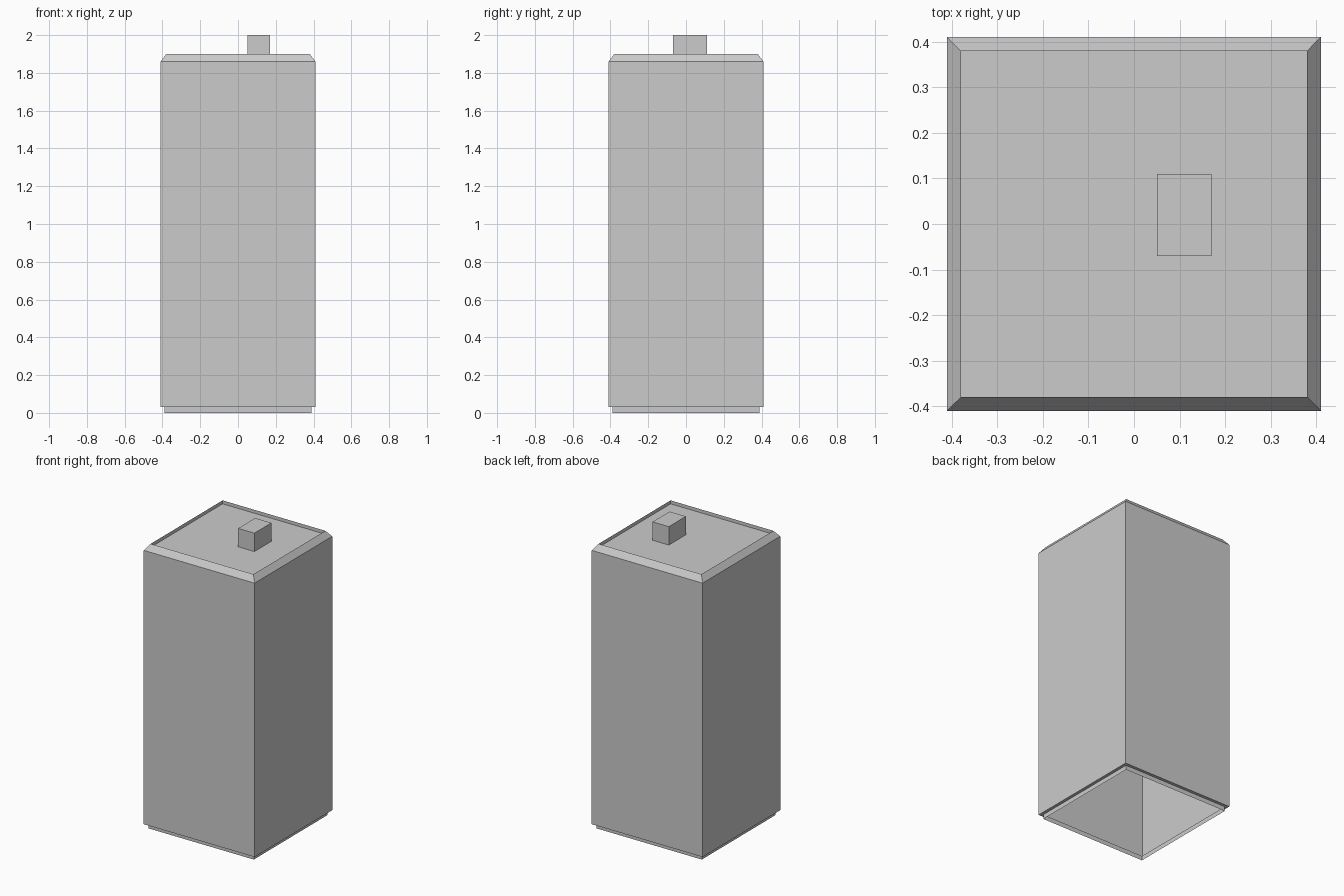
import bpy, bmesh

if "Cube" in bpy.data.objects:
    bpy.data.objects.remove(bpy.data.objects["Cube"])


def finish(bm, name):
    mesh = bpy.data.meshes.new(name)
    bm.to_mesh(mesh)
    bm.free()
    obj = bpy.data.objects.new(name, mesh)
    bpy.context.collection.objects.link(obj)
    return obj


def square_shell(name, profile):
    """Stack square rings (half width, height), cap the last one, leave the bottom open."""
    bm = bmesh.new()
    rings = [[bm.verts.new((sx * h, sy * h, z))
              for sx, sy in ((-1, -1), (1, -1), (1, 1), (-1, 1))]
             for h, z in profile]
    for a, b in zip(rings, rings[1:]):
        for i in range(4):
            j = (i + 1) % 4
            bm.faces.new((a[i], a[j], b[j], b[i]))
    bm.faces.new(rings[-1])
    return finish(bm, name)


def box(name, lo, hi):
    bm = bmesh.new()
    bmesh.ops.create_cube(bm, size=1)
    for v in bm.verts:
        v.co = [hi[i] if v.co[i] > 0 else lo[i] for i in range(3)]
    return finish(bm, name)


# Hollow body: stepped foot, straight walls, chamfered rim, recessed top panel
square_shell("body", [(0.39, 0), (0.39, 0.03), (0.41, 0.03), (0.41, 1.86),
                      (0.38, 1.90), (0.38, 1.877)])

# Small off-centre block standing on the top panel
box("top_block", (0.05, -0.07, 1.877), (0.17, 0.11, 2.0))
